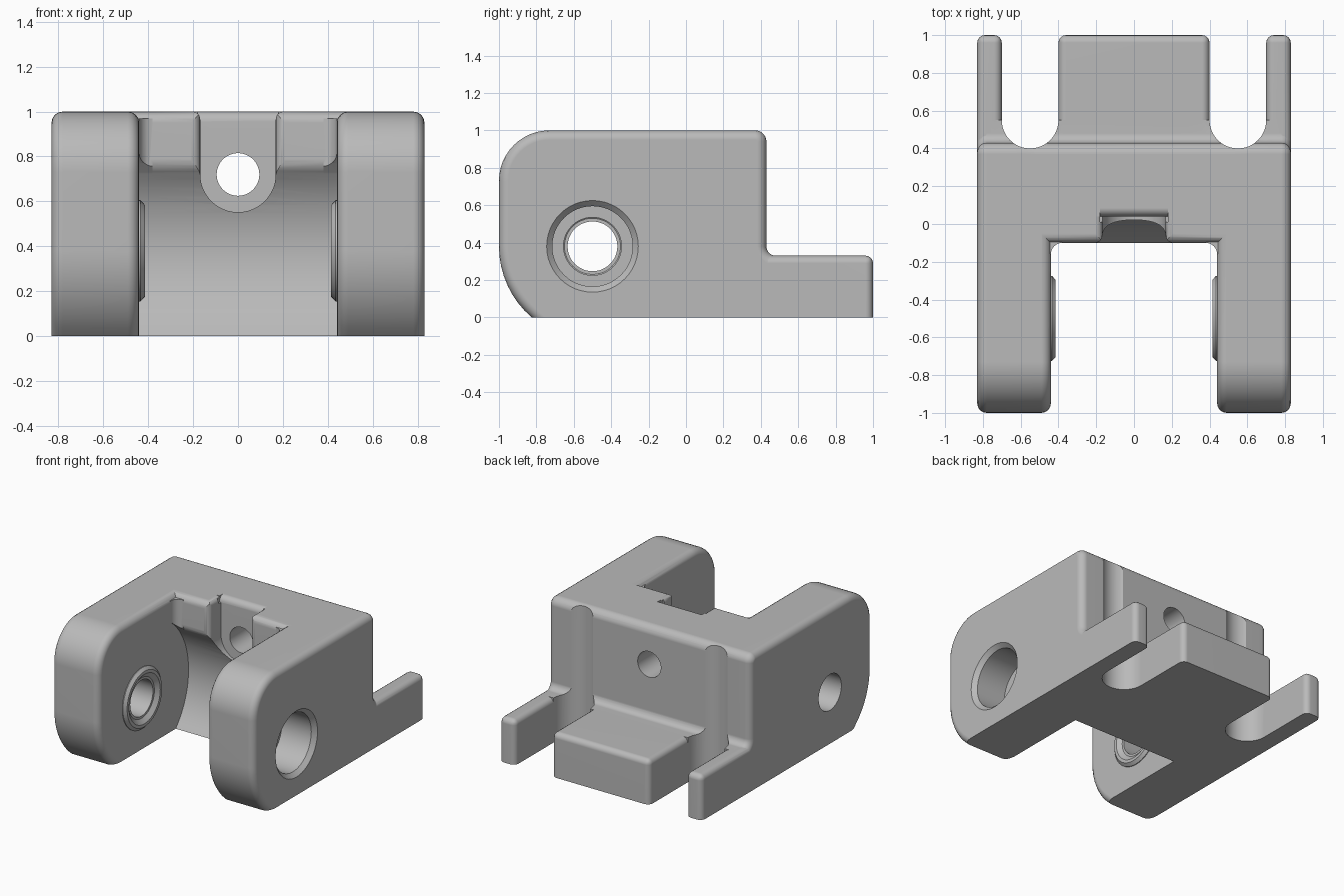
import bpy, bmesh, math
from math import sin, cos, radians

cube = bpy.data.objects.get("Cube")
if cube:
    bpy.data.objects.remove(cube)

grey = bpy.data.materials.new("plain grey")
grey.use_nodes = True
colour = (0.49, 0.49, 0.49, 1)
grey.diffuse_color = colour
grey.node_tree.nodes["Principled BSDF"].inputs["Base Color"].default_value = colour


def arc(cx, cy, r, a0, a1, n=8):
    angles = [radians(a0 + (a1 - a0) * i / n) for i in range(n + 1)]
    return [(cx + r * cos(a), cy + r * sin(a)) for a in angles]


def circle(cx, cy, r, n=48):
    return arc(cx, cy, r, 0, 360, n)[:-1]


def rect(x0, y0, x1, y1):
    return [(x0, y0), (x1, y0), (x1, y1), (x0, y1)]


def cove(cx, cy, sx, sy, r, over=0.03):
    """Corner region left outside a quarter circle."""
    mx, my = cx + sx * r, cy + sy * r
    curve = [(mx - sx * r * cos(radians(a)), my - sy * r * sin(radians(a)))
             for a in range(0, 91, 15)]
    return ([(cx - sx * over, my)] + curve
            + [(mx, cy - sy * over), (cx - sx * over, cy - sy * over)])


def loft(name, axis, sections, bevel=0, keep=lambda a, b: False):
    """Join equal outlines placed along an axis; round edges above the ground."""
    place = {"x": lambda t, u, v: (t, u, v),
             "y": lambda t, u, v: (u, t, v),
             "z": lambda t, u, v: (u, v, t)}[axis]
    bm = bmesh.new()
    rings = [[bm.verts.new(place(t, u, v)) for u, v in pts] for t, pts in sections]
    for a, b in zip(rings, rings[1:]):
        for i in range(len(a)):
            j = (i + 1) % len(a)
            bm.faces.new((a[i], a[j], b[j], b[i]))
    bm.faces.new(rings[0])
    bm.faces.new(rings[-1])
    bmesh.ops.recalc_face_normals(bm, faces=bm.faces)
    if bevel:
        edges = []
        for e in bm.edges:
            a, b = (v.co for v in e.verts)
            on_ground = max(a.z, b.z) < 0.001
            if e.calc_face_angle() > radians(35) and not on_ground and not keep(a, b):
                edges.append(e)
        bmesh.ops.bevel(bm, geom=edges, offset=bevel, offset_type='OFFSET',
                        segments=4, profile=0.5, affect='EDGES', clamp_overlap=False)
    mesh = bpy.data.meshes.new(name)
    bm.to_mesh(mesh)
    bm.free()
    mesh.materials.append(grey)
    obj = bpy.data.objects.new(name, mesh)
    bpy.context.collection.objects.link(obj)
    return obj


def prism(name, axis, pts, a, b, **kw):
    return loft(name, axis, [(a, pts), (b, pts)], **kw)


def combine(body, other, operation):
    bpy.context.view_layer.objects.active = body
    mod = body.modifiers.new(operation.lower(), 'BOOLEAN')
    mod.operation = operation
    mod.solver = 'EXACT'
    mod.object = other
    bpy.ops.object.modifier_apply(modifier=mod.name)
    bpy.data.objects.remove(other)


def add(other):
    combine(body, other, 'UNION')


def cut(other):
    combine(body, other, 'DIFFERENCE')


PIN = (-0.5, 0.38)
BACK = 0.55

# Stepped back outline shared by the arms and the cross wall
back = (arc(0.37, 0.94, 0.06, 90, 0) + arc(0.48, 0.38, 0.05, 180, 270)
        + [(BACK, 0.33), (BACK, 0)])


def at_back(a, b):
    return min(a.y, b.y) > BACK - 0.001


# Cross wall with a hollow concentric with the pin
wall_profile = arc(*PIN, 0.55, -43.6, 43.6, 20)
wall_profile[0] = (-0.1, 0)
wall_profile += arc(-0.05, 0.95, 0.05, 180, 90) + back
body = prism("bracket_body", "x", wall_profile, -0.6, 0.6, bevel=0.03,
             keep=lambda a, b: abs(a.x - b.x) < 0.001 or at_back(a, b))

# Two rounded arms, corner fillets, and rear prongs
arm_profile = (arc(*PIN, 0.5, 229.5, 180) + arc(-0.73, 0.73, 0.27, 180, 90, 12) + back)
arm_profile[0] = (arm_profile[0][0], 0)
for s in (-1, 1):
    add(prism("arm", "x", arm_profile, s * 0.44, s * 0.83, bevel=0.05, keep=at_back))
    fillet = prism("corner_fillet", "z", cove(s * 0.44, -0.1, -s, -1, 0.06), 0.5, 0.97)
    combine(fillet, prism("hollow", "x", circle(*PIN, 0.55, 64), -1, 1), 'DIFFERENCE')
    add(fillet)
    add(prism("prong", "x", rect(0.3, 0, 1, 0.33), s * 0.7, s * 0.83, bevel=0.04))
    add(loft("pin_boss", "x", [(s * 0.5, circle(*PIN, 0.226)),
                               (s * 0.435, circle(*PIN, 0.226)),
                               (s * 0.415, circle(*PIN, 0.205))]))
add(prism("tongue", "x", rect(0.3, 0, 1, 0.33), -0.4, 0.4, bevel=0.04))

# Round-ended slots running up the back
for s in (-1, 1):
    cut(prism("slot", "z", circle(s * 0.55, BACK, 0.15), -0.1, 1.1))

# Pin holes: plain on the right, recessed on the left
cut(prism("pin_hole", "x", circle(*PIN, 0.133), -1, -0.3))
cut(prism("pin_hole", "x", circle(*PIN, 0.155), 0.3, 1))
cut(loft("pin_recess", "x", [(x, circle(*PIN, r)) for x, r in
                             ((0.56, 0.215), (0.8, 0.215), (0.83, 0.245), (0.9, 0.245))]))
for s in (-1, 1):
    cut(loft("hole_rim", "x", [(s * 0.38, circle(*PIN, 0.183)),
                               (s * 0.415, circle(*PIN, 0.183)),
                               (s * 0.44, circle(*PIN, 0.15))]))

# Screw seat open to the top, with softened edges, and its through hole
seat = arc(0, 0.72, 0.168, 180, 360, 24) + [(0.168, 1.1), (-0.168, 1.1)]
cut(prism("screw_seat", "y", seat, -0.3, 0.04))
cut(prism("screw_hole", "y", circle(0, 0.72, 0.095), -0.3, 0.7))
for s in (-1, 1):
    cut(prism("seat_side", "z", cove(s * 0.168, -0.1, s, 1, 0.04), 0.72, 1.1))
    cut(prism("seat_rim", "y", cove(s * 0.168, 1, s, -1, 0.035), -0.2, 0.04))
cut(prism("seat_top", "x", cove(0.04, 1, 1, -1, 0.045), -0.18, 0.18))

# Smooth rounds with flat faces kept flat
for o in bpy.context.selected_objects:
    o.select_set(False)
body.select_set(True)
bpy.context.view_layer.objects.active = body
bpy.ops.object.shade_smooth_by_angle(angle=radians(32))
flat = body.modifiers.new("flat_faces", 'WEIGHTED_NORMAL')
flat.keep_sharp = True
